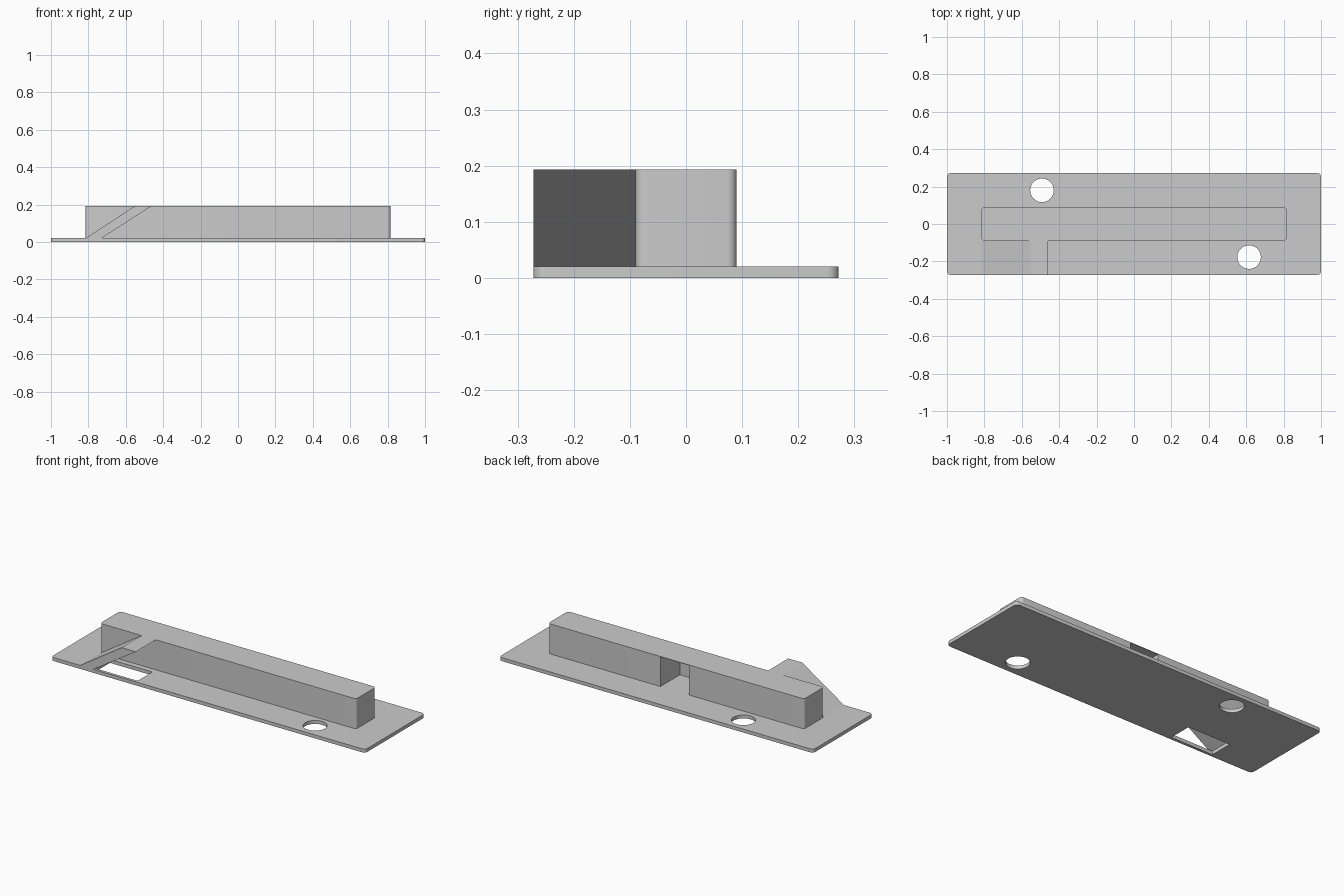
import bpy, bmesh
from math import sin, cos, pi, radians
from mathutils import Vector

if "Cube" in bpy.data.objects:
    bpy.data.objects.remove(bpy.data.objects["Cube"])


def prism(name, base, offset):
    """Extrude a closed outline of 3D points along an offset."""
    bm = bmesh.new()
    face = bm.faces.new([bm.verts.new(p) for p in base])
    ext = bmesh.ops.extrude_face_region(bm, geom=[face])
    moved = [v for v in ext["geom"] if isinstance(v, bmesh.types.BMVert)]
    bmesh.ops.translate(bm, vec=Vector(offset), verts=moved)
    bmesh.ops.recalc_face_normals(bm, faces=bm.faces)
    mesh = bpy.data.meshes.new(name)
    bm.to_mesh(mesh)
    bm.free()
    obj = bpy.data.objects.new(name, mesh)
    bpy.context.collection.objects.link(obj)
    return obj


def rounded_rect(hx, hy, r, z, steps=6):
    pts = []
    for q, (sx, sy) in enumerate([(1, 1), (-1, 1), (-1, -1), (1, -1)]):
        for i in range(steps + 1):
            a = (q + i / steps) * pi / 2
            pts.append((sx * (hx - r) + r * cos(a), sy * (hy - r) + r * sin(a), z))
    return pts


def box(name, x0, x1, y0, y1, z0, z1):
    return prism(name, [(x0, y0, z0), (x1, y0, z0), (x1, y1, z0), (x0, y1, z0)],
                 (0, 0, z1 - z0))


def cut(target, cutter):
    mod = target.modifiers.new("cut", 'BOOLEAN')
    mod.operation, mod.solver, mod.object = 'DIFFERENCE', 'EXACT', cutter
    bpy.context.view_layer.objects.active = target
    bpy.ops.object.modifier_apply(modifier=mod.name)
    bpy.data.objects.remove(cutter)


T, H = 0.02, 0.193          # plate thickness, total height
W, B = 0.272, 0.09          # half depths of plate and block

# Base plate with two screw holes and a slot under the ramp
plate = prism("base_plate", rounded_rect(1, W, 0.02, 0), (0, 0, T))
for x, y in [(-0.492, 0.18), (0.615, -0.177)]:
    ring = [(x + 0.063 * cos(2 * pi * i / 48), y + 0.063 * sin(2 * pi * i / 48), -0.1)
            for i in range(48)]
    cut(plate, prism("hole_cutter", ring, (0, 0, 0.3)))
cut(plate, box("slot_cutter", -0.73, -0.46, -0.256, -0.122, -0.1, 0.1))

# Long block with a pocket in the back, closed by a thin roof and front wall
block = prism("long_block", rounded_rect(0.815, B, 0.016, T), (0, 0, H - T))
cut(block, box("pocket_cutter", -0.083, 0.10, -B + 0.003, 0.2, -0.1, H - 0.003))

# Slanted ramp leaning over the slot
ramp = prism("ramp", [(-0.815, -W, T), (-0.73, -W, T), (-0.46, -W, H), (-0.55, -W, H)],
             (0, W - B, 0))

# Smooth the rounded corners, keep hard edges
for obj in (plate, block):
    bpy.ops.object.select_all(action='DESELECT')
    obj.select_set(True)
    bpy.context.view_layer.objects.active = obj
    bpy.ops.object.shade_smooth_by_angle(angle=radians(30))
